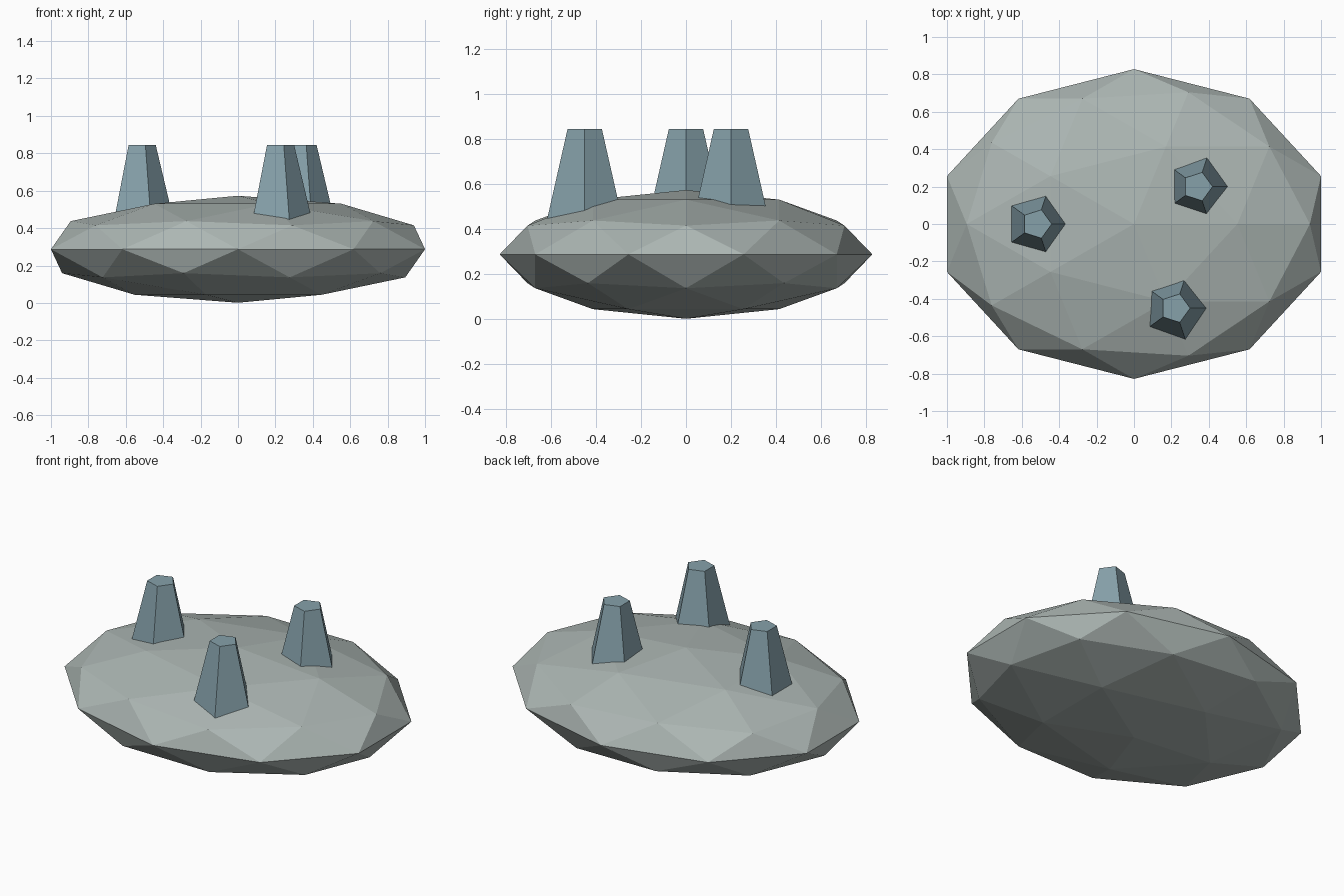
import bpy, bmesh, math
from mathutils import Matrix

if "Cube" in bpy.data.objects:
    bpy.data.objects.remove(bpy.data.objects["Cube"])


def srgb(r, g, b):
    lin = lambda c: c / 12.92 if c <= 0.04045 else ((c + 0.055) / 1.055) ** 2.4
    return tuple(lin(c / 255) for c in (r, g, b)) + (1.0,)


def material(name, colour):
    mat = bpy.data.materials.new(name)
    mat.diffuse_color = colour
    mat.use_nodes = True
    mat.node_tree.nodes["Principled BSDF"].inputs["Base Color"].default_value = mat.diffuse_color
    return mat


def add_object(name, bm, mat):
    bmesh.ops.recalc_face_normals(bm, faces=bm.faces)
    mesh = bpy.data.meshes.new(name)
    bm.to_mesh(mesh)
    bm.free()
    mesh.materials.append(mat)
    obj = bpy.data.objects.new(name, mesh)
    bpy.context.collection.objects.link(obj)
    return obj


stone = material("pale grey stone", srgb(172, 182, 179))
crystal = material("blue grey crystal", srgb(134, 161, 170))

# Flattened faceted boulder
bm = bmesh.new()
bmesh.ops.create_icosphere(bm, subdivisions=2, radius=1.0)
bmesh.ops.transform(bm, verts=bm.verts, matrix=Matrix.Translation((0, 0, 0.287))
                    @ Matrix.Diagonal((1.0515, 0.828, 0.286, 1)))
add_object("boulder", bm, stone)

# Five-sided tapered spikes, their bases sunk in the boulder
TOP, BASE = 0.845, 0.40


def spike(name, x, y):
    bm = bmesh.new()
    rings = []
    for r, z in ((0.186, BASE), (0.08, TOP)):
        rings.append([bm.verts.new((x + r * math.cos(i * math.tau / 5),
                                    y + r * math.sin(i * math.tau / 5), z))
                      for i in range(5)])
    low, high = rings
    bm.faces.new(low[::-1])
    bm.faces.new(high)
    for i in range(5):
        j = (i + 1) % 5
        bm.faces.new((low[i], low[j], high[j], high[i]))
    add_object(name, bm, crystal)


spike("left_spike", -0.52, 0.0)
spike("back_spike", 0.34, 0.2)
spike("front_spike", 0.22, -0.45)
